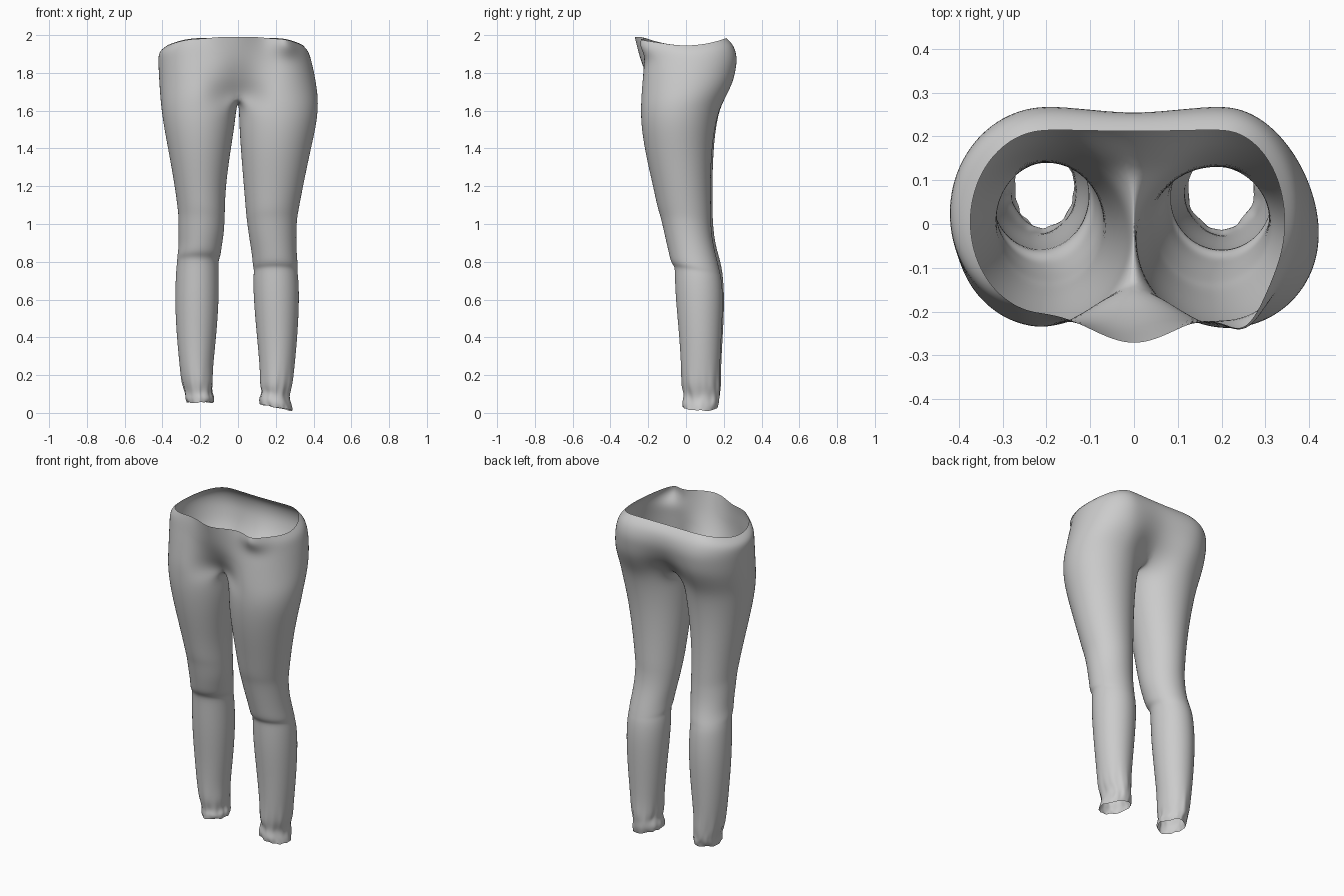
import bpy, bmesh, math, random

random.seed(4)
M, OUT, Q = 4, 16, 6            # inner front/back, outer and crotch segments
STEP = math.pi / 14             # angle step round the inner half of a leg
CX = 0.2                        # thigh centre at hip height

# leg rows: z, inner x, outer x, front y, back y
RIGHT = [
    (0.03, 0.115, 0.285, -0.015, 0.165), (0.06, 0.11, 0.285, -0.02, 0.175),
    (0.10, 0.128, 0.27, -0.01, 0.175), (0.14, 0.118, 0.288, -0.025, 0.18),
    (0.22, 0.117, 0.297, -0.025, 0.178), (0.40, 0.10, 0.315, -0.035, 0.188),
    (0.60, 0.082, 0.325, -0.055, 0.198), (0.72, 0.08, 0.32, -0.06, 0.19),
    (0.755, 0.085, 0.313, -0.06, 0.182), (0.775, 0.078, 0.318, -0.08, 0.178),
    (0.83, 0.075, 0.312, -0.092, 0.165), (0.93, 0.058, 0.308, -0.115, 0.14),
    (1.02, 0.046, 0.312, -0.135, 0.133), (1.06, 0.042, 0.318, -0.15, 0.134),
    (1.20, 0.03, 0.345, -0.175, 0.13), (1.38, 0.015, 0.382, -0.217, 0.136),
    (1.52, 0.006, 0.415, -0.238, 0.155), (1.61, 0.004, 0.424, -0.24, 0.178)]
LEFT = [
    (0.055, 0.13, 0.27, -0.01, 0.165), (0.08, 0.125, 0.28, -0.015, 0.175),
    (0.11, 0.14, 0.282, -0.005, 0.178), (0.16, 0.132, 0.298, -0.022, 0.185),
    (0.24, 0.133, 0.308, -0.022, 0.185), (0.40, 0.115, 0.325, -0.03, 0.195),
    (0.60, 0.10, 0.335, -0.05, 0.205), (0.76, 0.102, 0.328, -0.058, 0.195),
    (0.805, 0.104, 0.322, -0.062, 0.185), (0.83, 0.092, 0.322, -0.085, 0.18),
    (0.88, 0.086, 0.314, -0.098, 0.165), (0.95, 0.074, 0.315, -0.115, 0.15),
    (1.03, 0.07, 0.315, -0.132, 0.143), (1.07, 0.069, 0.318, -0.145, 0.142),
    (1.20, 0.065, 0.335, -0.168, 0.14), (1.38, 0.04, 0.367, -0.21, 0.145),
    (1.52, 0.017, 0.394, -0.232, 0.16), (1.61, 0.008, 0.406, -0.236, 0.18)]
# hip rows: z, left x, right x, thigh front y, thigh back y, centre front y, centre back y, end lift
HIP = [
    (1.67, 0.412, 0.424, -0.238, 0.215, -0.135, 0.135, 0.01),
    (1.74, 0.417, 0.415, -0.232, 0.25, -0.185, 0.205, 0.01),
    (1.81, 0.421, 0.402, -0.225, 0.265, -0.222, 0.243, 0.01),
    (1.87, 0.423, 0.388, -0.218, 0.272, -0.245, 0.258, 0.01),
    (1.915, 0.42, 0.374, -0.212, 0.255, -0.263, 0.25, 0.03),
    (1.945, 0.375, 0.345, -0.205, 0.215, -0.275, 0.212, 0.045)]


def leg_ring(s, row):
    z, xi, xo, yf, yb = row
    angles = ([(k - M) * STEP for k in range(M)]
              + [math.pi * k / OUT for k in range(OUT)]
              + [math.pi + k * STEP for k in range(M + Q)])
    pts = []
    for a in angles:
        x = (xi + xo) / 2 + (xo - xi) / 2 * math.sin(a)
        y = (yf + yb) / 2 - (yb - yf) / 2 * math.cos(a)
        zz = z
        if z < 0.2:                                   # bunched hem
            x += random.uniform(-0.006, 0.006)
            y += random.uniform(-0.006, 0.006)
            zz += random.uniform(-0.006, 0.006)
            if s > 0 and z < 0.12:
                zz -= (x - 0.2) * 0.2
        elif 0.7 < z < 1.1:                           # creases sag at the front
            zz += 0.02 * math.cos(a)
        pts.append((s * x, y, zz))
    return pts


def hip_ring(s, row):
    z, xl, xr, yf, yb, cf, cb, lift = row
    xo = xr if s > 0 else xl
    ease = lambda t: t * t * (3 - 2 * t)
    pts = [(CX * k / M, cf + (yf - cf) * ease(k / M)) for k in range(M)]
    for k in range(OUT + 1):
        a = math.pi * k / OUT
        pts.append((CX + (xo - CX) * math.sin(a), (yf + yb) / 2 - (yb - yf) / 2 * math.cos(a)))
    pts += [(CX * (1 - k / M), yb + (cb - yb) * ease(k / M)) for k in range(1, M + 1)]
    out = []
    for x, y in pts:
        zz = z + lift * min(1, (y / 0.23) ** 2)
        if s > 0 and z > 1.9:                         # folded front corner of the waist
            y -= 0.05 * math.exp(-((x - 0.26) ** 2 + (y + 0.2) ** 2) / 0.004)
        out.append((s * x, y, zz))
    return out


bm = bmesh.new()


def bridge(lower, upper, s, closed):
    n = len(lower)
    for i in range(n if closed else n - 1):
        j = (i + 1) % n
        f = [lower[i], lower[j], upper[j], upper[i]]
        bm.faces.new(f if s > 0 else f[::-1])


for s, table in ((1, RIGHT), (-1, LEFT)):
    # leg tube up to the thigh
    prev = None
    for row in table:
        ring = [bm.verts.new(p) for p in leg_ring(s, row)]
        if prev:
            bridge(prev, ring, s, True)
        prev = ring
    # hip half, first row closed by the crotch seam
    arc_prev = None
    for row in HIP:
        pts = hip_ring(s, row)
        arc = [bm.verts.new(p) for p in pts]
        if arc_prev is None:
            b, f = pts[-1], pts[0]
            seam = []
            for k in range(1, Q):
                t = k / Q
                seam.append(bm.verts.new((0, b[1] + (f[1] - b[1]) * t,
                                          b[2] - 0.035 * math.sin(math.pi * t))))
            bridge(prev, arc + seam, s, True)
        else:
            bridge(arc_prev, arc, s, False)
        arc_prev = arc

# weld the two halves along the centre line
bmesh.ops.remove_doubles(bm, verts=[v for v in bm.verts if abs(v.co.x) < 1e-5], dist=1e-4)
me = bpy.data.meshes.new("trousers")
bm.to_mesh(me)
bm.free()
ob = bpy.data.objects.new("trousers", me)
bpy.context.collection.objects.link(ob)
for p in me.polygons:
    p.use_smooth = True
sub = ob.modifiers.new("smooth", 'SUBSURF')
sub.levels = sub.render_levels = 2
